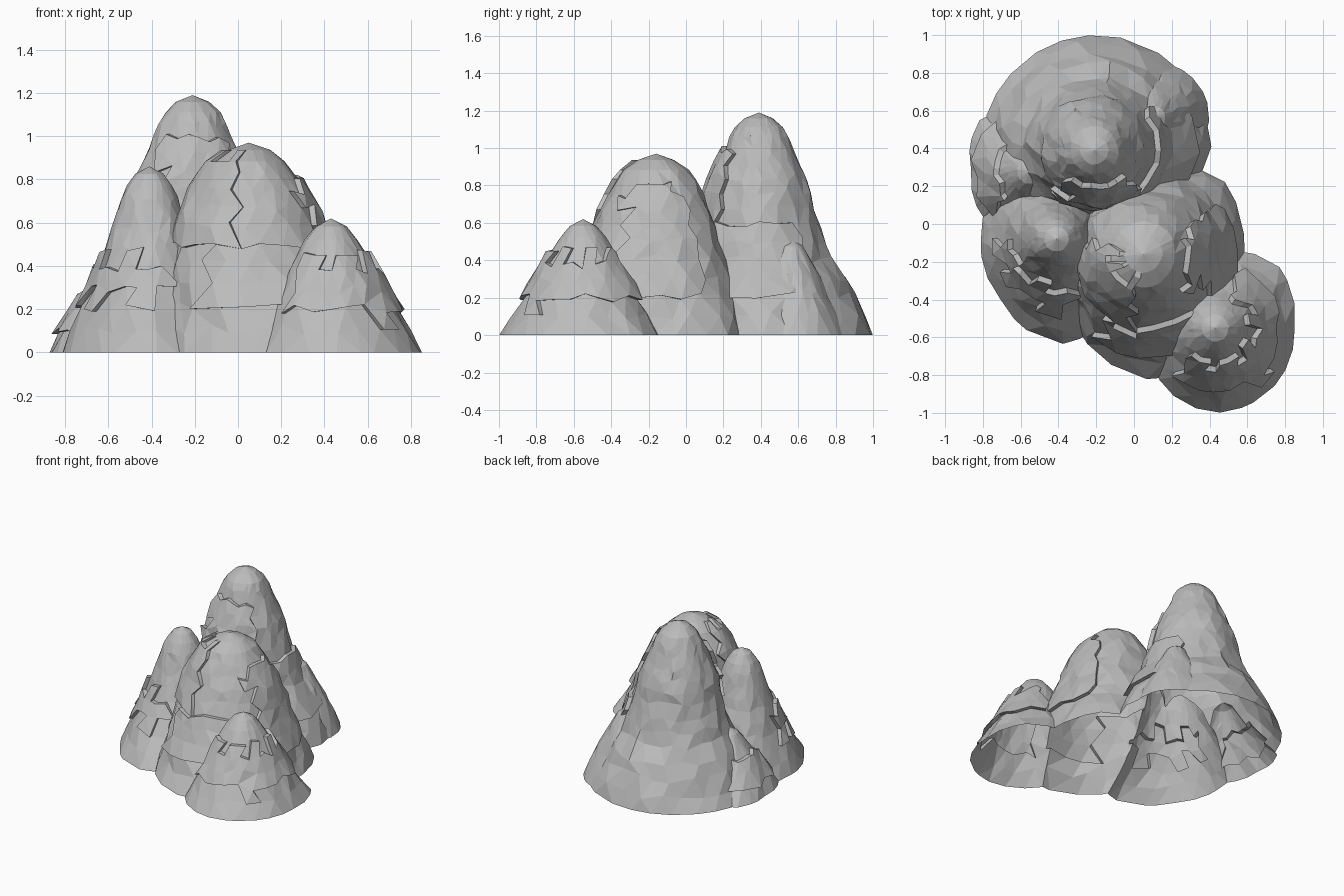
import bpy, bmesh, math, random
from mathutils import Vector

random.seed(7)
if "Cube" in bpy.data.objects:
    bpy.data.objects.remove(bpy.data.objects["Cube"], do_unlink=True)

stone = bpy.data.materials.new("grey_stone")
stone.use_nodes = True
GREY = (0.5, 0.5, 0.5, 1)
stone.diffuse_color = GREY
stone.node_tree.nodes["Principled BSDF"].inputs["Base Color"].default_value = GREY

SEGMENTS = 24


def interp(points, v):
    """Linear interpolation through (key, value) pairs."""
    for (a, fa), (b, fb) in zip(points, points[1:]):
        if v <= b:
            return fa + (fb - fa) * max(0, v - a) / (b - a)
    return points[-1][1]


def rock_spire(name, x, y, top, profile, foot, plates=()):
    """Irregular spire: round profile (height, radius) that spreads to evenly
    spaced foot radii; plates are raised slabs
    (angle start, angle end, low, high)."""
    bm = bmesh.new()
    step = 360 / len(foot)
    foot = [(i * step, r) for i, r in enumerate(foot + foot[:1])]
    base_r = profile[0][1]
    profile = profile + [(top, 0.04)]
    levels = max(6, round(top / 0.08))
    rings = []
    for k in range(-1, levels):
        z0 = top * (1 - (1 - k / levels) ** 1.35) if k >= 0 else -0.1
        ring = []
        for s in range(SEGMENTS):
            a = 360 * (s + 0.5 * (k % 2) + random.uniform(-0.25, 0.25)) / SEGMENTS
            z = z0 + (random.uniform(-0.022, 0.022) if 0 < k < levels - 2 else 0)
            spread = max(0, 1 - max(z, 0) / top) ** 2.6
            r = interp(profile, max(z, 0)) + (interp(foot, a % 360) - base_r) * spread
            r *= 1 + random.uniform(-0.035, 0.035) * (k > 0)
            t = math.radians(a)
            ring.append(bm.verts.new((x + r * math.cos(t), y + r * math.sin(t), z)))
        rings.append(ring)
    for low, high in zip(rings, rings[1:]):
        for s in range(SEGMENTS):
            n = (s + 1) % SEGMENTS
            bm.faces.new((low[s], low[n], high[n], high[s]))
    tip = bm.verts.new((x, y, top))
    for s in range(SEGMENTS):
        bm.faces.new((rings[-1][s], rings[-1][(s + 1) % SEGMENTS], tip))
    bm.faces.new(rings[0][::-1])

    # Raised slabs that leave cracked ledges around their borders
    for start, end, low, high in plates:
        slab = []
        for f in bm.faces:
            c = f.calc_center_median()
            a = math.degrees(math.atan2(c.y - y, c.x - x))
            wave = 0.025 * math.sin(a * 0.15)
            inside = (a - start - 60 * wave) % 360 < end - start
            if inside and low + wave < c.z < high + wave and len(f.verts) < 5:
                slab.append(f)
        new = bmesh.ops.extrude_face_region(bm, geom=slab)["geom"]
        for v in (g for g in new if isinstance(g, bmesh.types.BMVert)):
            out = Vector((v.co.x - x, v.co.y - y, 0))
            v.co += out.normalized() * 0.03
        bmesh.ops.delete(bm, geom=[f for f in slab if f.is_valid], context='FACES')

    bmesh.ops.triangulate(bm, faces=bm.faces)
    bmesh.ops.recalc_face_normals(bm, faces=bm.faces)
    mesh = bpy.data.meshes.new(name)
    bm.to_mesh(mesh)
    bm.free()
    mesh.materials.append(stone)
    obj = bpy.data.objects.new(name, mesh)
    bpy.context.collection.objects.link(obj)
    return obj


# The spires, tallest first
mountain = rock_spire(
    "mountain", -0.21, 0.39, 1.19,
    [(0, .6), (.3, .46), (.4, .385), (.6, .315), (.8, .27), (1, .18), (1.1, .14)],
    [.62, .62, .61, .6, .6, .5, .45, .5],
    [(235, 320, .6, 1), (-35, 35, .23, .6)])

middle_spire = rock_spire(
    "middle_spire", 0.05, -0.16, 0.97,
    [(0, .43), (.3, .39), (.5, .34), (.65, .3), (.8, .23), (.9, .16)],
    [.53, .58, .42, .4, .4, .52, .66, .7],
    [(-190, -105, .5, .9), (-110, -55, .2, .5), (-35, 30, .2, .8)])

left_spire = rock_spire(
    "left_spire", -0.41, -0.08, 0.86,
    [(0, .42), (.3, .28), (.5, .2), (.75, .12)],
    [.3, .3, .35, .42, .4, .43, .56, .5],
    [(190, 290, .25, .42)])

front_spire = rock_spire(
    "front_spire", 0.43, -0.55, 0.62,
    [(0, .42), (.1, .36), (.3, .25), (.5, .14)],
    [.42, .47, .4, .33, .3, .41, .45, .44],
    [(-130, 60, .17, .42)])

# Low shoulders on the flanks of the mountain
side_shoulder = rock_spire(
    "side_shoulder", -0.55, 0.28, 0.44,
    [(0, .3), (.1, .26), (.3, .14)],
    [.3, .28, .32, .38, .31, .35, .3, .28],
    [(130, 230, .08, .25)])

back_shoulder = rock_spire(
    "back_shoulder", 0.1, 0.56, 0.52,
    [(0, .26), (.15, .22), (.3, .16)],
    [.3, .3, .25, .25])

# Fuse the spires into one shell
parts = [middle_spire, left_spire, front_spire, side_shoulder, back_shoulder]
for part in parts:
    fuse = mountain.modifiers.new(part.name, 'BOOLEAN')
    fuse.operation = 'UNION'
    fuse.solver = 'EXACT'
    fuse.object = part
bpy.context.view_layer.update()
graph = bpy.context.evaluated_depsgraph_get()
fused = bpy.data.meshes.new_from_object(mountain.evaluated_get(graph))
mountain.modifiers.clear()
mountain.data = fused
for part in parts:
    bpy.data.objects.remove(part, do_unlink=True)

# Slice off the underside, leaving it open
bm = bmesh.new()
bm.from_mesh(fused)
bmesh.ops.bisect_plane(bm, geom=bm.verts[:] + bm.edges[:] + bm.faces[:],
                       plane_co=(0, 0, 0), plane_no=(0, 0, 1), clear_inner=True)
for f in bm.faces:
    f.smooth = False
    f.material_index = 0
bm.to_mesh(fused)
bm.free()
